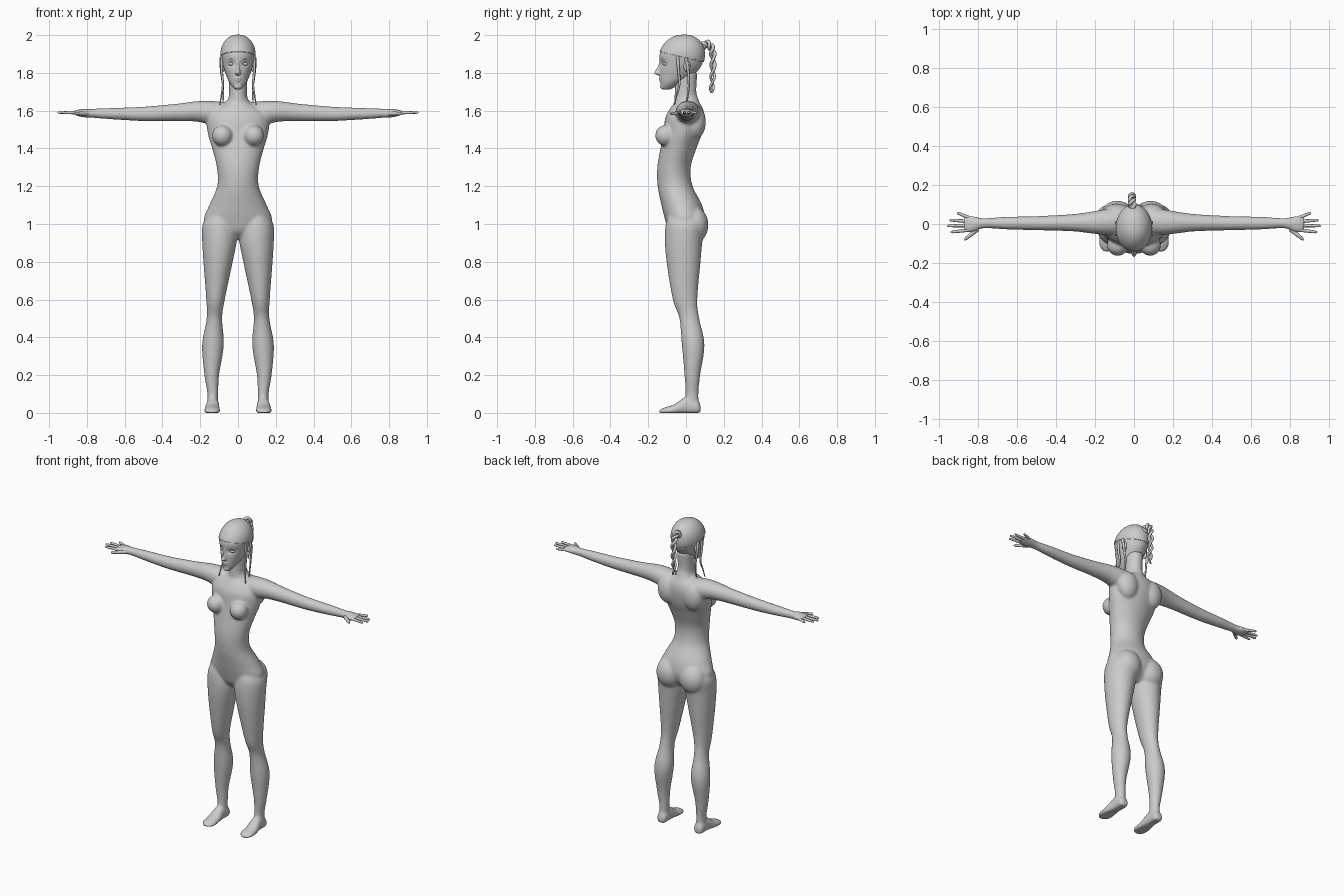
import bpy
import bmesh
import math
from mathutils import Matrix, Vector

if "Cube" in bpy.data.objects:
    bpy.data.objects.remove(bpy.data.objects["Cube"], do_unlink=True)

grey = bpy.data.materials.new("plain grey")
grey.use_nodes = True
grey.diffuse_color = (0.6, 0.6, 0.6, 1)
grey.node_tree.nodes["Principled BSDF"].inputs["Base Color"].default_value = grey.diffuse_color


def spline(stations, steps=5):
    """Catmull-Rom interpolation through the given stations."""
    rows = [stations[0]] + list(stations) + [stations[-1]]
    result = []
    for a, b, c, d in zip(rows, rows[1:], rows[2:], rows[3:]):
        for i in range(steps):
            t = i / steps
            result.append([q + t / 2 * (r - p + t * (2 * p - 5 * q + 4 * r - s + t * (3 * (q - r) + s - p)))
                           for p, q, r, s in zip(a, b, c, d)])
    result.append(list(stations[-1]))
    return result


def loft(bm, stations, axis="z", side=1, segments=40):
    """Closed skin of oval rings: station, low and high on each cross axis."""
    rings = []
    for s, a0, a1, b0, b1 in spline(stations):
        ring = []
        for i in range(segments):
            angle = math.tau * i / segments
            a = (a0 + a1) / 2 + (a1 - a0) / 2 * math.cos(angle)
            b = (b0 + b1) / 2 + (b1 - b0) / 2 * math.sin(angle)
            x, y, z = {"x": (s, a, b), "y": (a, s, b), "z": (a, b, s)}[axis]
            ring.append(bm.verts.new((x * side, y, z)))
        rings.append(ring)
    faces = [bm.faces.new(rings[0][::-1]), bm.faces.new(rings[-1])]
    for low, high in zip(rings, rings[1:]):
        for i in range(segments):
            j = (i + 1) % segments
            faces.append(bm.faces.new((low[i], low[j], high[j], high[i])))
    bmesh.ops.recalc_face_normals(bm, faces=faces)


def symmetric(rows):
    """Turn (z, half width, front, back) into loft stations."""
    return [(z, -w, w, front, back) for z, w, front, back in rows]


def ball(bm, centre, radii):
    matrix = Matrix.Translation(centre) @ Matrix.Diagonal((*radii, 1))
    bmesh.ops.create_uvsphere(bm, u_segments=24, v_segments=16, radius=1, matrix=matrix)


def finish(name, bm, voxel=None, smoothing=0):
    for face in bm.faces:
        face.smooth = True
    mesh = bpy.data.meshes.new(name)
    bm.to_mesh(mesh)
    bm.free()
    mesh.materials.append(grey)
    obj = bpy.data.objects.new(name, mesh)
    bpy.context.collection.objects.link(obj)
    if voxel:
        remesh = obj.modifiers.new("blend", "REMESH")
        remesh.mode = "VOXEL"
        remesh.voxel_size = voxel
        remesh.use_smooth_shade = True
        relax = obj.modifiers.new("relax", "SMOOTH")
        relax.iterations = smoothing
    return obj


def tube(name, points, radii, bevel):
    """Tapered round strand through the points."""
    data = bpy.data.curves.new(name, "CURVE")
    data.dimensions = "3D"
    data.bevel_depth = bevel
    data.bevel_resolution = 3
    data.use_fill_caps = True
    path = data.splines.new("POLY")
    path.points.add(len(points) - 1)
    for point, place, radius in zip(path.points, points, radii):
        point.co = (*place, 1)
        point.radius = radius
    path.use_smooth = True
    data.materials.append(grey)
    obj = bpy.data.objects.new(name, data)
    bpy.context.collection.objects.link(obj)
    bpy.ops.object.select_all(action="DESELECT")
    obj.select_set(True)
    bpy.context.view_layer.objects.active = obj
    bpy.ops.object.convert(target="MESH")


# Body: torso, neck, limbs and feet blended into one skin
TORSO = symmetric([
    (0.92, 0.04, -0.05, 0.04), (0.96, 0.12, -0.09, 0.08), (1.02, 0.18, -0.11, 0.1),
    (1.1, 0.152, -0.13, 0.085), (1.2, 0.11, -0.15, 0.035), (1.3, 0.112, -0.152, 0.025),
    (1.4, 0.137, -0.135, 0.055), (1.48, 0.16, -0.12, 0.085), (1.56, 0.165, -0.11, 0.097),
    (1.61, 0.13, -0.085, 0.09), (1.645, 0.06, -0.06, 0.07)])
NECK = symmetric([
    (1.56, 0.11, -0.09, 0.09), (1.62, 0.085, -0.065, 0.08), (1.66, 0.054, -0.062, 0.066),
    (1.7, 0.047, -0.06, 0.055), (1.8, 0.05, -0.06, 0.06)])
LEG = [
    (1.06, 0.03, 0.15, -0.09, 0.08), (1.0, 0.01, 0.187, -0.107, 0.1),
    (0.92, 0.005, 0.19, -0.112, 0.088), (0.8, 0.028, 0.183, -0.103, 0.077),
    (0.6, 0.07, 0.168, -0.07, 0.06), (0.5, 0.084, 0.166, -0.035, 0.07),
    (0.36, 0.075, 0.19, -0.022, 0.098), (0.2, 0.1, 0.178, -0.008, 0.075),
    (0.1, 0.105, 0.162, -0.003, 0.066), (0.02, 0.105, 0.165, -0.01, 0.07)]
FOOT = [
    (0.077, 0.115, 0.153, 0, 0.04), (0.06, 0.102, 0.165, -0.012, 0.07),
    (0, 0.1, 0.168, -0.012, 0.085), (-0.06, 0.096, 0.178, -0.012, 0.046),
    (-0.11, 0.095, 0.178, -0.012, 0.03), (-0.14, 0.115, 0.16, -0.005, 0.015)]
ARM = [
    (0.06, -0.05, 0.08, 1.54, 1.645), (0.15, -0.055, 0.075, 1.53, 1.652),
    (0.22, -0.048, 0.063, 1.542, 1.65), (0.32, -0.037, 0.05, 1.545, 1.637),
    (0.5, -0.032, 0.04, 1.545, 1.621), (0.65, -0.028, 0.037, 1.553, 1.615),
    (0.77, -0.022, 0.03, 1.562, 1.61), (0.82, -0.042, 0.04, 1.565, 1.61),
    (0.86, -0.042, 0.042, 1.576, 1.602), (0.873, -0.03, 0.03, 1.582, 1.598)]
bm = bmesh.new()
loft(bm, TORSO)
loft(bm, NECK)
for side in (-1, 1):
    loft(bm, LEG, "z", side)
    loft(bm, FOOT, "y", side)
    loft(bm, ARM, "x", side)
    ball(bm, (side * 0.083, -0.108, 1.468), (0.055, 0.055, 0.056))
    ball(bm, (side * 0.085, 0.045, 0.995), (0.085, 0.074, 0.095))
    ball(bm, (side * 0.09, 0.05, 1.54), (0.07, 0.055, 0.09))
for vert in bm.verts:
    vert.co.z = max(vert.co.z, 0)
finish("body", bm, 0.007, 9)

# Fingers and thumbs
FINGERS = {"index_finger": (-0.03, 0.938, -0.042), "middle_finger": (-0.007, 0.956, -0.01),
           "ring_finger": (0.013, 0.945, 0.02), "little_finger": (0.03, 0.905, 0.058)}
for side, label in ((1, "left"), (-1, "right")):
    for name, (base, tip_x, tip_y) in FINGERS.items():
        start, end = Vector((side * 0.84, base, 1.589)), Vector((side * tip_x, tip_y, 1.59))
        joints = [start.lerp(end, t) for t in (0, 0.5, 0.9, 0.97, 1)]
        tube(f"{label}_{name}", joints, (1.2, 1.05, 0.85, 0.65, 0.3), 0.008)
    thumb = [(side * x, y, 1.585) for x, y in ((0.8, -0.025), (0.835, -0.055), (0.86, -0.075), (0.868, -0.082))]
    tube(f"{label}_thumb", thumb, (1.4, 1.1, 0.9, 0.4), 0.009)

# Head with pressed-in eye sockets, nose and lips
HEAD = symmetric([
    (1.712, 0.014, -0.12, -0.085), (1.725, 0.028, -0.132, -0.06), (1.75, 0.046, -0.136, -0.02),
    (1.78, 0.06, -0.138, 0.03), (1.82, 0.074, -0.138, 0.07), (1.86, 0.084, -0.139, 0.09),
    (1.9, 0.089, -0.139, 0.096), (1.94, 0.081, -0.121, 0.088), (1.973, 0.06, -0.09, 0.064),
    (1.992, 0.033, -0.055, 0.034), (1.998, 0.006, -0.018, 0.0)])
NOSE = symmetric([
    (1.868, 0.007, -0.139, -0.1), (1.835, 0.009, -0.149, -0.1), (1.805, 0.014, -0.167, -0.1),
    (1.796, 0.016, -0.167, -0.1), (1.787, 0.01, -0.15, -0.1)])
bm = bmesh.new()
loft(bm, HEAD, segments=64)
for vert in bm.verts:
    if vert.co.y < -0.05:
        spread = ((abs(vert.co.x) - 0.036) / 0.02) ** 2 + ((vert.co.z - 1.848) / 0.016) ** 2
        vert.co.y += 0.013 * math.exp(-spread)
loft(bm, NOSE)
ball(bm, (0, -0.131, 1.771), (0.02, 0.013, 0.006))
ball(bm, (0, -0.13, 1.76), (0.017, 0.013, 0.006))
ball(bm, (0, -0.122, 1.727), (0.02, 0.015, 0.014))
finish("head", bm, 0.0035, 4)

# Eyes, brows and ears
for side, label in ((1, "left"), (-1, "right")):
    bm = bmesh.new()
    ball(bm, (side * 0.036, -0.109, 1.847), (0.017, 0.015, 0.0095))
    finish(f"{label}_eye", bm)
    brow = [(side * x, y, z) for x, y, z in ((0.018, -0.132, 1.868), (0.037, -0.126, 1.874), (0.058, -0.105, 1.868))]
    tube(f"{label}_brow", brow, (0.8, 1, 0.4), 0.003)
    bm = bmesh.new()
    ball(bm, (side * 0.079, 0.005, 1.835), (0.01, 0.018, 0.03))
    finish(f"{label}_ear", bm)

# Smooth hair cap ending in a tilted rim
bm = bmesh.new()
loft(bm, HEAD, segments=64)
bm.normal_update()
for vert in bm.verts:
    vert.co += vert.normal * 0.002
bmesh.ops.bisect_plane(bm, geom=bm.verts[:] + bm.edges[:] + bm.faces[:], plane_co=(0, -0.14, 1.912),
                       plane_no=(0, 0.23, 1), clear_inner=True)
cap = finish("hair_cap", bm)
shell = cap.modifiers.new("thickness", "SOLIDIFY")
shell.thickness = 0.005
shell.offset = 0

# Loose locks in front of and behind the ears
LOCKS = {"front_lock": [(0.083, -0.045, 1.89), (0.087, -0.04, 1.82), (0.08, -0.035, 1.74), (0.088, -0.05, 1.68), (0.096, -0.06, 1.63)],
         "rear_lock": [(0.088, 0, 1.88), (0.089, 0.01, 1.82), (0.08, 0.015, 1.74), (0.078, 0.01, 1.68), (0.08, 0, 1.64)]}
for side, label in ((1, "left"), (-1, "right")):
    for name, path in LOCKS.items():
        points = spline([(side * x, y, z) for x, y, z in path])
        radii = [1 - 0.75 * i / len(points) for i in range(len(points))]
        tube(f"{label}_{name}", points, radii, 0.009)

# Twisted ponytail: strands winding round a drooping path
TAIL = [(-0.01, 0.08, 1.935), (-0.01, 0.105, 1.955), (-0.01, 0.13, 1.94), (-0.01, 0.142, 1.9),
        (-0.01, 0.143, 1.83), (-0.01, 0.14, 1.76), (-0.01, 0.135, 1.695)]
path = [Vector(p) for p in spline(TAIL, 12)]
for strand, label in enumerate(("first", "second")):
    points, radii = [], []
    for i, place in enumerate(path):
        along = (path[min(i + 1, len(path) - 1)] - path[max(i - 1, 0)]).normalized()
        across = Vector((1, 0, 0))
        t = i / (len(path) - 1)
        angle = math.pi * strand + t * math.tau * 3.5
        reach = 0.014 * (1 - 0.4 * t)
        points.append(place + reach * (across * math.cos(angle) + along.cross(across) * math.sin(angle)))
        radii.append(1 - 0.5 * t ** 3)
    tube(f"{label}_braid_strand", points, radii, 0.0095)
bm = bmesh.new()
ball(bm, (-0.01, 0.092, 1.94), (0.02, 0.016, 0.02))
finish("braid_tie", bm)
